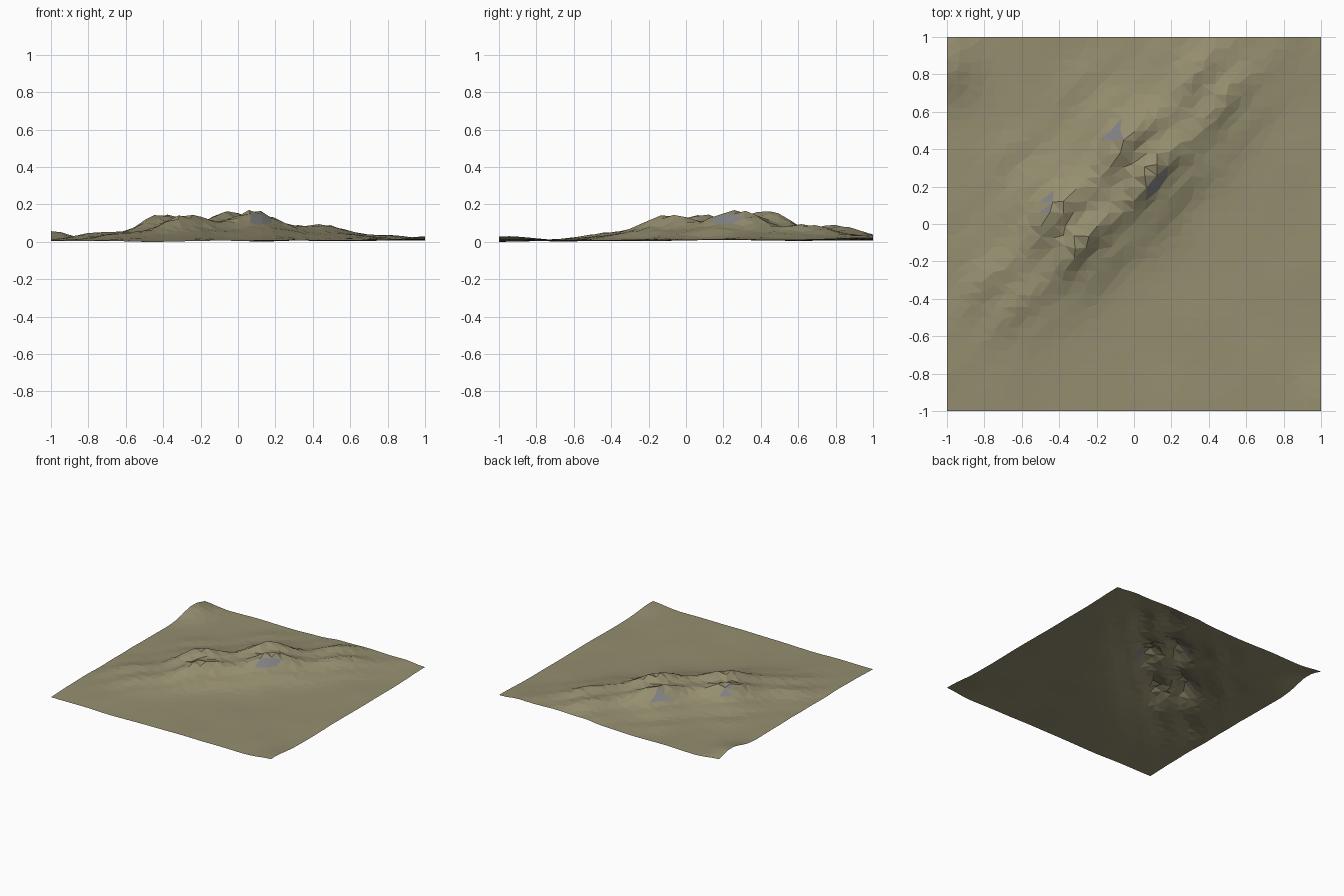
import bpy, bmesh, math, random
from mathutils import noise, Vector

if "Cube" in bpy.data.objects:
    bpy.data.objects.remove(bpy.data.objects["Cube"])

random.seed(4)
N = 32


def bell(d, w):
    return math.exp(-(d / w) ** 2)


# parallel diagonal ridges: offset (y - x), peak height, half width, position of along-ridge peaks
RIDGES = [(0.17, 0.105, 0.12, -0.205), (0.47, 0.10, 0.12, -0.19),
          (-0.07, 0.030, 0.10, -0.20), (0.76, 0.022, 0.11, -0.19),
          (1.04, 0.014, 0.11, -0.15)]


def height(x, y):
    s = (x + y) / 2                     # distance along the ridges
    c = y - x + 0.025 * math.sin(s * 16 + 1)   # distance across them
    fade = bell(s - 0.03, 0.62 if s > 0 else 0.52)
    z = 0.075 * bell(c - 0.31, 0.42) * fade
    for off, h, w, start in RIDGES:
        wave = 0.68 + 0.32 * math.cos((s - start) * 2 * math.pi / 0.395)
        z += h * bell(c - off, w) * wave * fade
    z += 0.05 * bell(x + 1.0, 0.14) * bell(y - 0.85, 0.17)    # bump at the left edge
    z += 0.02 * bell(x - 1.0, 0.15) * bell(y + 0.95, 0.2)     # bump at the near corner
    z += 0.010 + 0.006 * (x + y) / 2
    z += 0.007 * noise.noise(Vector((x * 3, y * 3, 0.3)))
    return z


def material(name, rgb):
    m = bpy.data.materials.new(name)
    m.diffuse_color = (*rgb, 1)
    m.use_nodes = True
    m.node_tree.nodes["Principled BSDF"].inputs["Base Color"].default_value = m.diffuse_color
    return m


# terrain sheet: jittered grid displaced by the height function
bm = bmesh.new()
bmesh.ops.create_grid(bm, x_segments=N, y_segments=N, size=1)
for v in bm.verts:
    x, y = v.co.x, v.co.y
    if abs(x) < 0.99:
        v.co.x += random.uniform(-0.012, 0.012)
    if abs(y) < 0.99:
        v.co.y += random.uniform(-0.012, 0.012)
    v.co.z = height(v.co.x, v.co.y)
low = min(v.co.z for v in bm.verts)
for v in bm.verts:
    v.co.z -= low
bmesh.ops.triangulate(bm, faces=bm.faces[:], quad_method='SHORT_EDGE')

# steep faces are bare rock, the rest is grass
bm.normal_update()
for f in bm.faces:
    f.material_index = 1 if f.normal.z < 0.75 else 0

mesh = bpy.data.meshes.new("terrain")
bm.to_mesh(mesh)
bm.free()
mesh.materials.append(material("dry_grass", (0.30, 0.27, 0.16)))
mesh.materials.append(material("rock", (0.23, 0.23, 0.24)))
terrain = bpy.data.objects.new("terrain", mesh)
bpy.context.collection.objects.link(terrain)
